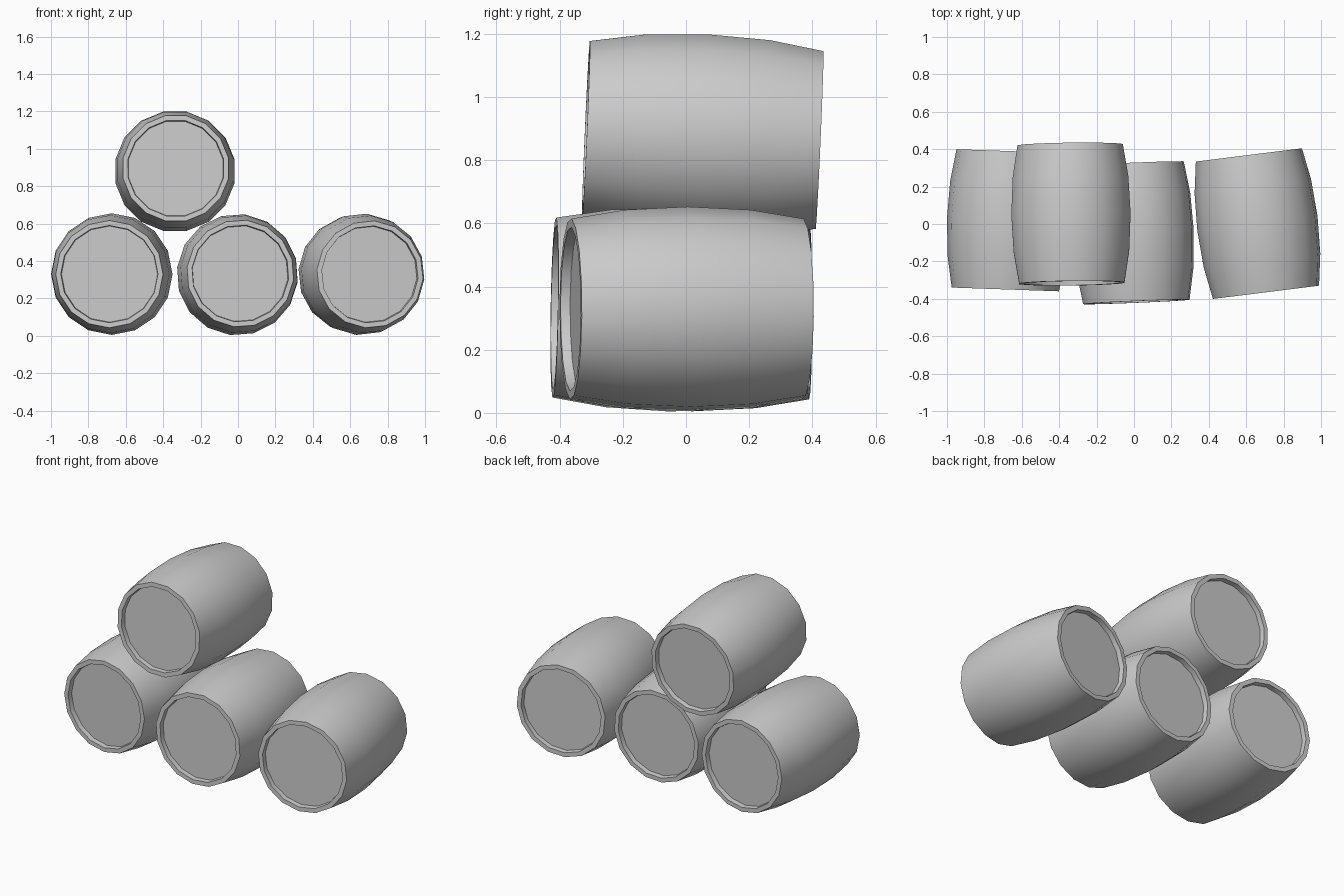
import bpy, bmesh
from math import radians, sin, cos, tau
from mathutils import Matrix, Euler

cube = bpy.data.objects.get("Cube")
if cube:
    bpy.data.objects.remove(cube, do_unlink=True)

SIDES = 16
HALF = 0.37       # half length of a barrel
RECESS = 0.03     # depth of the sunken lids

grey = bpy.data.materials.new("plain grey")
grey.use_nodes = True
grey.diffuse_color = (0.6, 0.6, 0.6, 1)
grey.node_tree.nodes["Principled BSDF"].inputs["Base Color"].default_value = grey.diffuse_color

# Radius and position along the axis, from the front lid to the back lid
half_profile = [(0.257, HALF - RECESS), (0.26, HALF), (0.287, HALF), (0.315, 0.2)]
profile = ([(r, -y) for r, y in half_profile] + [(0.325, 0)]
           + list(reversed(half_profile)))


def barrel(name, centre, tilt, turn, roll):
    """Lathe a bulging barrel lying along y, then place it."""
    bm = bmesh.new()
    rings = []
    for r, y in profile:
        rings.append([bm.verts.new((r * cos(tau * i / SIDES), y, r * sin(tau * i / SIDES)))
                      for i in range(SIDES)])
    # Staves and rims
    for a, b in zip(rings, rings[1:]):
        for i in range(SIDES):
            j = (i + 1) % SIDES
            bm.faces.new((a[i], a[j], b[j], b[i]))
    # Sunken lids
    bm.faces.new(rings[0])
    bm.faces.new(rings[-1])
    bmesh.ops.recalc_face_normals(bm, faces=bm.faces)
    place = (Matrix.Translation(centre)
             @ Euler((radians(tilt), 0, radians(turn))).to_matrix().to_4x4()
             @ Matrix.Rotation(radians(roll), 4, 'Y'))
    mesh = bpy.data.meshes.new(name)
    bm.to_mesh(mesh)
    bm.free()
    mesh.materials.append(grey)
    ob = bpy.data.objects.new(name, mesh)
    ob.matrix_world = place
    bpy.context.collection.objects.link(ob)
    bpy.ops.object.select_all(action='DESELECT')
    ob.select_set(True)
    bpy.context.view_layer.objects.active = ob
    bpy.ops.object.shade_smooth_by_angle(angle=radians(35))


# Three barrels on the ground, one resting on top
barrel("barrel_right", (-0.675, 0.02, 0.33), 0, -2, 0)
barrel("barrel_middle", (-0.003, -0.047, 0.327), -1, 2.4, 7)
barrel("barrel_left", (0.66, 0.002, 0.329), 0, 7.1, 5)
barrel("barrel_top", (-0.337, 0.053, 0.88), -2.5, 0.7, 11.25)
